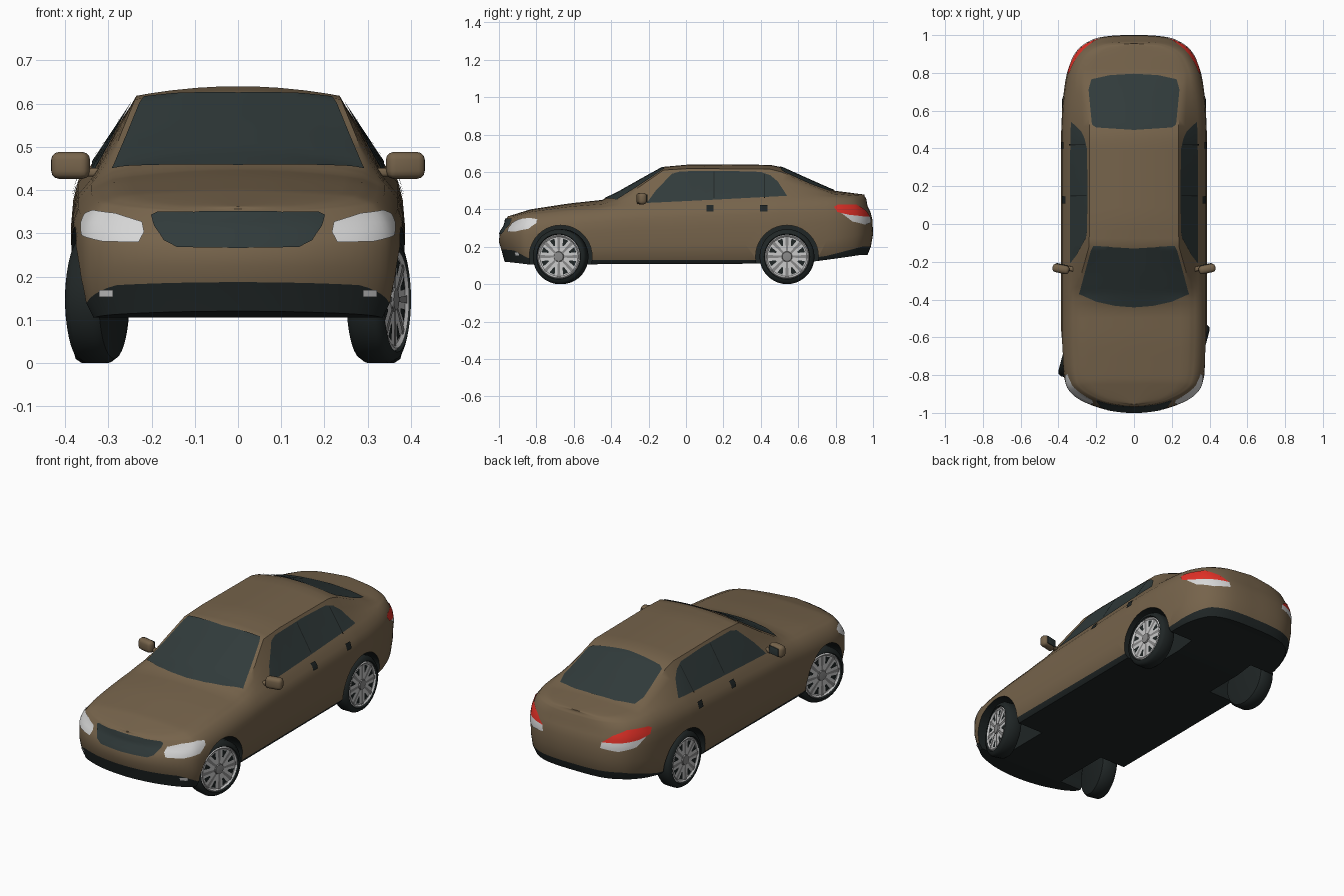
import bpy, bmesh
from math import sin, cos, pi, radians
from mathutils import Vector, Matrix
from mathutils.bvhtree import BVHTree

if "Cube" in bpy.data.objects:
    bpy.data.objects.remove(bpy.data.objects["Cube"])


def material(name, r, g, b):
    m = bpy.data.materials.new(name)
    m.use_nodes = True
    m.diffuse_color = (r, g, b, 1)
    m.node_tree.nodes["Principled BSDF"].inputs["Base Color"].default_value = (r, g, b, 1)
    return m


PAINT = material("brown paint", .18, .125, .07)
TRIM = material("black trim", .014, .019, .019)
GLASS = material("dark glass", .03, .043, .043)
RED = material("red lens", .75, .03, .02)
WHITE = material("clear lens", .68, .68, .68)
RIM = material("light alloy", .58, .58, .58)
SPOKE = material("grey alloy", .25, .25, .25)


def make(name, bm, mats, angle=40):
    me = bpy.data.meshes.new(name)
    bm.to_mesh(me)
    bm.free()
    for m in mats:
        me.materials.append(m)
    ob = bpy.data.objects.new(name, me)
    bpy.context.collection.objects.link(ob)
    bpy.ops.object.select_all(action='DESELECT')
    ob.select_set(True)
    bpy.context.view_layer.objects.active = ob
    bpy.ops.object.shade_smooth_by_angle(angle=radians(angle))
    return ob


def lookup(keys, y, col=1):
    if y <= keys[0][0]:
        return keys[0][col]
    for a, b in zip(keys, keys[1:]):
        if y <= b[0]:
            return a[col] + (b[col] - a[col]) * (y - a[0]) / (b[0] - a[0])
    return keys[-1][col]


# Half plan outline from nose to tail
plan = [(0, -1), (.1, -.992), (.19, -.972), (.286, -.932), (.343, -.885), (.366, -.83), (.378, -.75),
        (.385, -.6), (.386, -.45), (.386, -.37), (.386, -.25), (.386, -.12), (.386, .02), (.386, .24),
        (.386, .45), (.384, .52), (.377, .65), (.355, .8), (.315, .895), (.265, .95), (.19, .985),
        (.1, .998), (0, 1)]
# Long section: y, centre height, roof rail x, rail height, belt height
section = [(-1, .35, .3, .348, .343), (-.95, .363, .3, .357, .35), (-.83, .4, .3, .387, .37),
           (-.62, .432, .3, .415, .39), (-.45, .45, .3, .428, .405), (-.37, .487, .293, .448, .415),
           (-.25, .555, .275, .52, .425), (-.12, .627, .238, .61, .43), (.02, .64, .235, .618, .437),
           (.45, .638, .235, .615, .456), (.51, .625, .235, .6, .46), (.65, .562, .25, .535, .462),
           (.79, .5, .265, .482, .462), (.96, .478, .265, .47, .455)]
floor_z = [(-1, .12), (-.85, .105), (.6, .11), (.95, .155)]
trim_z = [(-1, .187), (-.93, .18), (-.85, .14), (-.6, .13), (.6, .13), (.75, .15), (.95, .2)]


def smooth_path(pts, n):
    # Catmull-Rom through the points, with mirrored end neighbours
    p = [Vector(q) for q in [(-pts[1][0], pts[1][1])] + pts + [(-pts[-2][0], pts[-2][1])]]
    out = []
    for a, b, c, d in zip(p, p[1:], p[2:], p[3:]):
        for k in range(n):
            t = k / n
            out.append(b + (c - a) * t / 2 + (a * 2 - b * 5 + c * 4 - d) * t * t / 2
                       + (b * 3 - a - c * 3 + d) * t ** 3 / 2)
    return out + [p[-2]]


def body_ring(p, n):
    # One station, from floor centre round the side to roof centre
    def inset(side, end):
        return p - n * (side + (end - side) * n.y ** 2)
    zf, zt = lookup(floor_z, p.y), lookup(trim_z, p.y)
    low, edge, shoulder = inset(.03, .03), inset(.012, .012), inset(.016, .03)
    zs = lookup(section, shoulder.y, 4) - .036
    ring = [(0, low.y, zf), (low.x, low.y, zf), (edge.x, edge.y, zt)]
    for f, side, end in ((.3, .003, 0), (.65, 0, .003), (.85, .005, .014), (1, .016, .03)):
        q = inset(side, end)
        ring.append((q.x, q.y, zt + (zs - zt) * f))
    yb, yr = p.y - n.y * .036, p.y - n.y * .045
    belt = Vector((p.x * .88, yb, lookup(section, yb, 4)))
    rail = Vector((min(lookup(section, yr, 2), p.x * .75), yr, lookup(section, yr, 3)))
    ring += [tuple(belt.lerp(rail, f)) for f in (0, .33, .67, 1)]
    zc = lookup(section, yr, 1)
    for s in (.85, .65, .4, .2, 0):
        ring.append((rail.x * s, yr, rail.z + (zc - rail.z) * (1 - s * s)))
    return ring


# Body shell: half loft, mirrored and welded
path = smooth_path(plan, 3)
bm = bmesh.new()
rings = []
for i, p in enumerate(path):
    a = path[i - 1] if i else Vector((-path[1].x, path[1].y))
    b = path[i + 1] if i + 1 < len(path) else Vector((-path[-2].x, path[-2].y))
    t = (b - a).normalized()
    rings.append(body_ring(p, Vector((t.y, -t.x))))
for side in (1, -1):
    grid = [[bm.verts.new((x * side, y, z)) for x, y, z in r] for r in rings]
    for r0, r1 in zip(grid, grid[1:]):
        for j in range(len(r0) - 1):
            f = bm.faces.new((r0[j], r1[j], r1[j + 1], r0[j + 1]))
            f.material_index = 1 if j < 2 else 0
bmesh.ops.remove_doubles(bm, verts=bm.verts[:], dist=1e-4)
bmesh.ops.dissolve_degenerate(bm, edges=bm.edges[:], dist=1e-5)
bmesh.ops.recalc_face_normals(bm, faces=bm.faces[:])
shell = BVHTree.FromBMesh(bm)
body = make("body", bm, [PAINT, TRIM])

# Wheel arches
FRONT_Y, REAR_Y, AXLE_Z = -.67, .54, .147
bm = bmesh.new()
for y in (FRONT_Y, REAR_Y):
    for side in (1, -1):
        m = Matrix.Translation((side * .4, y, AXLE_Z)) @ Matrix.Rotation(pi / 2, 4, 'Y')
        bmesh.ops.create_cone(bm, cap_ends=True, segments=40, radius1=.168, radius2=.168, depth=.4, matrix=m)
for f in bm.faces:
    f.material_index = 1
cutter = make("arch_cutter", bm, [PAINT, TRIM])
cutter.hide_render = True
mod = body.modifiers.new("arches", 'BOOLEAN')
mod.operation, mod.solver, mod.object = 'DIFFERENCE', 'EXACT', cutter
bpy.context.view_layer.objects.active = body
bpy.ops.object.modifier_apply(modifier=mod.name)
bpy.data.objects.remove(cutter)
bpy.ops.object.select_all(action='DESELECT')
body.select_set(True)
bpy.ops.object.shade_smooth_by_angle(angle=radians(40))


def from_end(u, v, s):
    return Vector((u, s * 3, v)), Vector((0, -s, 0))


def from_side(u, v, s):
    return Vector((s * 3, u, v)), Vector((-s, 0, 0))


def from_top(u, v, s):
    return Vector((u, v, 3)), Vector((0, 0, -1))


def round_corner(end):
    # Rays aimed at a vertical axis, so a lamp wraps round the corner
    def cast(u, v, s):
        d = Vector((s * sin(radians(u)), end * cos(radians(u)), 0))
        return Vector((0, end * .6, v)) + d * 2, -d
    return cast


def plate(name, outline, cast, mat, s=1, du=.02, dv=.02, lift=.004):
    # Thin panel: outline cut into a grid and laid on the shell
    bm = bmesh.new()
    bm.faces.new([bm.verts.new((u, v, 0)) for u, v in outline])
    for axis, step in ((0, du), (1, dv)):
        lo, hi = min(q[axis] for q in outline), max(q[axis] for q in outline)
        no = Vector((1 - axis, axis, 0))
        for k in range(1, int((hi - lo) / step) + 1):
            bmesh.ops.bisect_plane(bm, geom=bm.verts[:] + bm.edges[:] + bm.faces[:], dist=1e-6,
                                   plane_co=no * (lo + k * step), plane_no=no)
    view = cast(*outline[0], s)[1]
    for v in bm.verts:
        o, d = cast(v.co.x, v.co.y, s)
        hit, n, _, _ = shell.ray_cast(o, d)
        if hit is None:
            hit, n, _, _ = shell.find_nearest(o + d * 2)
        v.co = hit + n * lift
    bm.normal_update()
    if sum((f.normal.dot(view) * f.calc_area() for f in bm.faces)) > 0:
        bmesh.ops.reverse_faces(bm, faces=bm.faces[:])
    return make(name, bm, [mat], 60)


def mirrored(half):
    return half + [(-x, v) for x, v in reversed(half) if x > 0]


# Glass and grille
plate("windscreen", mirrored([(0, -.44), (.1, -.432), (.2, -.41), (.29, -.37), (.258, -.25),
                              (.228, -.14), (.215, -.115), (0, -.128)]), from_top, GLASS)
plate("rear_window", mirrored([(0, .497), (.2, .51), (.222, .525), (.24, .71), (.225, .765),
                               (.12, .788), (0, .795)]), from_top, GLASS)
plate("grille", mirrored([(0, .349), (.185, .349), (.2, .342), (.193, .315), (.17, .282), (.14, .268),
                          (0, .266)]), from_end, GLASS, s=-1)


def box(u, v, w, h):
    return [(u - w, v - h), (u + w, v - h), (u + w, v + h), (u - w, v + h)]


for s, tag in ((1, "left"), (-1, "right")):
    plate(tag + "_side_glass", [(-.21, .432), (-.16, .5), (-.075, .588), (-.03, .601), (.2, .604), (.4, .598),
                                (.45, .58), (.49, .547), (.54, .47), (.16, .45)], from_side, GLASS, s)
    for y, top in ((.15, .602), (.42, .588)):
        plate(tag + "_window_bar", box(y, (top + .455) / 2, .003, (top - .46) / 2), from_side, TRIM, s, lift=.007)
    for y in (.128, .416):
        plate(tag + "_door_handle", box(y, .403, .019, .017), from_side, TRIM, s, lift=.006)
    plate(tag + "_headlight", [(32, .3), (33, .278), (45, .28), (56, .295), (61, .325), (61, .345), (55, .352),
                               (44, .345), (34, .326)], round_corner(-1), WHITE, s, 2, .015)
    plate(tag + "_tail_light", [(25, .36), (32, .395), (42, .424), (58, .424), (61, .412), (59, .385),
                                (50, .37), (38, .362)], round_corner(1), RED, s, 2, .015)
    plate(tag + "_reverse_light", [(24, .33), (25, .36), (38, .362), (50, .37), (56, .38), (48, .335),
                                   (36, .318)], round_corner(1), WHITE, s, 2, .015)
    plate(tag + "_fog_light", box(s * .303, .162, .016, .008), from_end, WHITE, -1)

    # Door mirror: rounded housing, stalk and reflector
    turn = Matrix.Rotation(s * radians(12), 4, 'Z')
    parts = (("mirror_housing", (.387, -.238, .457), (.09, .045, .062), .018, PAINT),
             ("mirror_stalk", (.338, -.236, .441), (.05, .025, .02), .007, PAINT),
             ("mirror_glass", (.382, -.214, .457), (.066, .004, .042), .001, GLASS))
    for name, co, size, bevel, mat in parts:
        bm = bmesh.new()
        m = Matrix.Translation((s * co[0], co[1], co[2])) @ turn @ Matrix.Diagonal((*size, 1))
        bmesh.ops.create_cube(bm, size=1, matrix=m)
        bmesh.ops.bevel(bm, geom=bm.edges[:], offset=bevel, segments=3, profile=.5, affect='EDGES')
        make(tag + "_" + name, bm, [mat], 50)


# Wheel, with its outer face towards +x
def lathe(bm, profile, mat, segs=36):
    rows = [[bm.verts.new((x, r * cos(2 * pi * k / segs), r * sin(2 * pi * k / segs))) for k in range(segs)]
            for x, r in profile]
    for a, b in zip(rows, rows[1:]):
        for k in range(segs):
            j = (k + 1) % segs
            bm.faces.new((a[k], a[j], b[j], b[k])).material_index = mat


def petal(bm, angle, x, shape, mat):
    pts = shape + [(r, -w) for r, w in reversed(shape)]
    c, s = cos(angle), sin(angle)
    f = bm.faces.new([bm.verts.new((x, r * c - w * s, r * s + w * c)) for r, w in pts])
    f.material_index = mat
    f.normal_update()
    if f.normal.x < 0:
        f.normal_flip()


bm = bmesh.new()
lathe(bm, [(-.045, .0005), (-.045, .115), (-.04, .137), (-.026, .147), (.026, .147), (.04, .138),
           (.045, .122), (.038, .118)], 0)
lathe(bm, [(.038, .118), (.043, .113), (.036, .105), (.036, .0005)], 1)
lathe(bm, [(.036, .028), (.043, .025), (.045, .0005)], 2)
bmesh.ops.remove_doubles(bm, verts=bm.verts[:], dist=.0012)
bmesh.ops.recalc_face_normals(bm, faces=bm.faces[:])
for k in range(8):
    petal(bm, k * pi / 4, .0395, [(.025, .005), (.108, .009)], 2)
    petal(bm, (k + .5) * pi / 4, .0375, [(.062, .004), (.098, .015)], 0)
wheel = make("front_left_wheel", bm, [TRIM, RIM, SPOKE])
for name, x, y, steer in (("front_left", .325, FRONT_Y, -15), ("front_right", -.325, FRONT_Y, -15),
                          ("rear_left", .335, REAR_Y, 0), ("rear_right", -.335, REAR_Y, 0)):
    ob = wheel
    if name != "front_left":
        ob = bpy.data.objects.new(name + "_wheel", wheel.data)
        bpy.context.collection.objects.link(ob)
    ob.location = (x, y, AXLE_Z)
    ob.rotation_euler.z = radians(steer) + (pi if x < 0 else 0)
